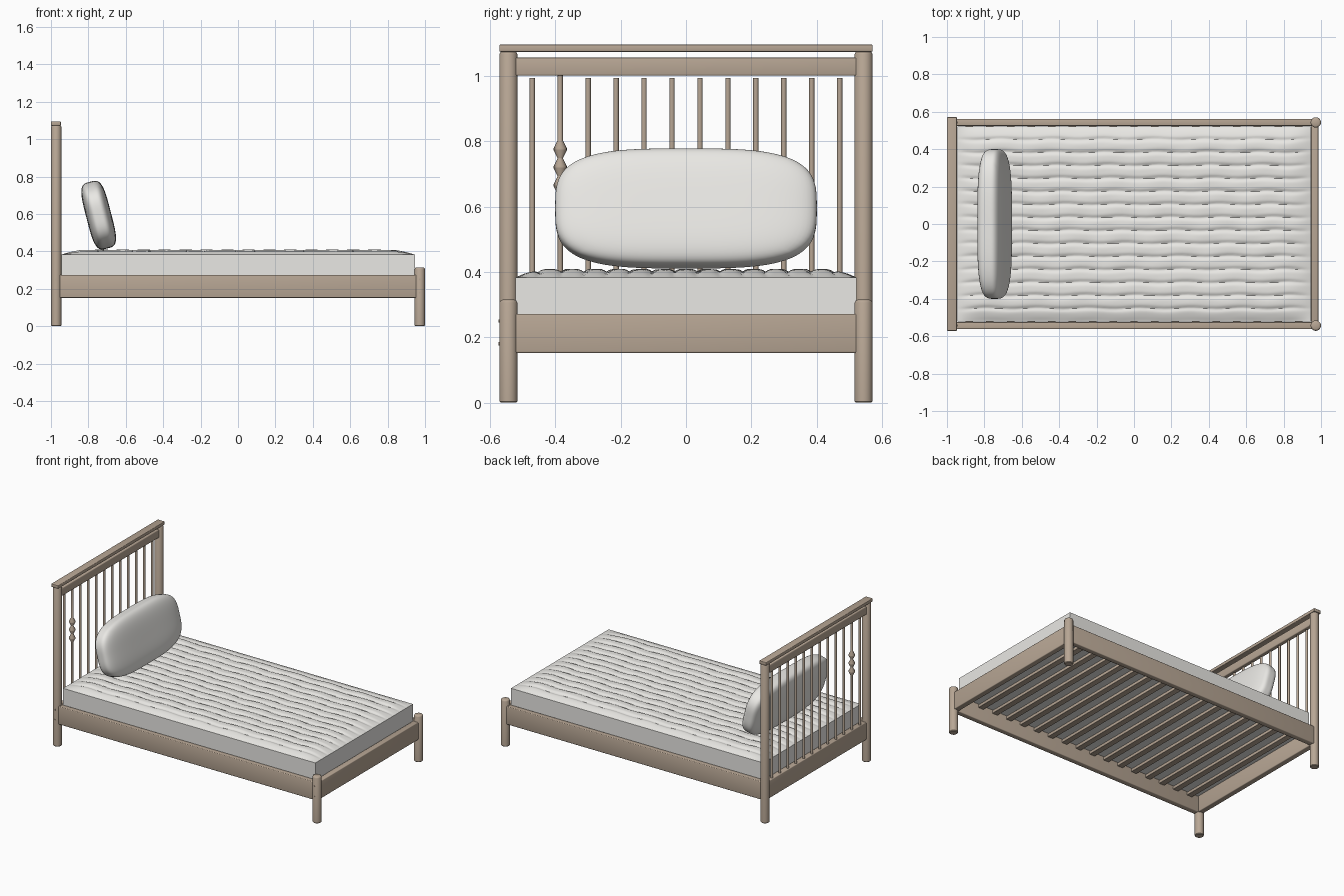
import bpy, bmesh, math
from mathutils import Matrix, Vector

if "Cube" in bpy.data.objects:
    bpy.data.objects.remove(bpy.data.objects["Cube"])

def material(name, rgb):
    m = bpy.data.materials.new(name)
    m.diffuse_color = (*rgb, 1)
    m.use_nodes = True
    m.node_tree.nodes["Principled BSDF"].inputs["Base Color"].default_value = m.diffuse_color
    return m

WOOD = material("wood", (0.48, 0.385, 0.30))
CLOTH = material("cloth", (0.82, 0.81, 0.78))

def finish(bm, name, mat, angle=40):
    bmesh.ops.recalc_face_normals(bm, faces=bm.faces)
    me = bpy.data.meshes.new(name)
    bm.to_mesh(me)
    bm.free()
    ob = bpy.data.objects.new(name, me)
    bpy.context.collection.objects.link(ob)
    me.materials.append(mat)
    bpy.ops.object.select_all(action='DESELECT')
    ob.select_set(True)
    bpy.context.view_layer.objects.active = ob
    bpy.ops.object.shade_smooth_by_angle(angle=math.radians(angle))
    return ob

def box(name, x, y, z, bevel=0.005, mat=WOOD):
    bm = bmesh.new()
    bmesh.ops.create_cube(bm, size=1)
    for v in bm.verts:
        v.co = Vector([(a + b) / 2 + c * (b - a) for c, (a, b) in zip(v.co, (x, y, z))])
    if bevel:
        bmesh.ops.bevel(bm, geom=bm.edges[:], offset=bevel, segments=3, profile=0.5, affect='EDGES')
    return finish(bm, name, mat)

def turned(name, profile, x, y, n=24):
    """Lathe a list of (radius, z) around a vertical axis at x, y."""
    bm = bmesh.new()
    rings = [[bm.verts.new((x + r * math.cos(2 * math.pi * i / n),
                            y + r * math.sin(2 * math.pi * i / n), z)) for i in range(n)]
             for r, z in profile]
    for a, b in zip(rings, rings[1:]):
        for i in range(n):
            j = (i + 1) % n
            bm.faces.new((a[i], a[j], b[j], b[i]))
    bm.faces.new(rings[0][::-1])
    bm.faces.new(rings[-1])
    return finish(bm, name, WOOD)

def post(name, x, y, top):
    r = 0.0275
    turned(name, [(r - .004, 0), (r, .004), (r, top - .009), (r - .003, top - .003), (r - .009, top)], x, y, 32)

# Posts, side rails and screw heads
for s, side in ((-1, "front"), (1, "back")):
    post(f"head_post_{side}", -.972, s * .543, 1.075)
    post(f"foot_post_{side}", .972, s * .543, .315)
    ys = sorted((s * .525, s * .562))
    box(f"side_rail_{side}", (-.955, .955), ys, (.152, .274))
for x in (-.972, .972):
    for z in (.18, .25):
        bm = bmesh.new()
        bmesh.ops.create_cone(bm, cap_ends=True, segments=12, radius1=.005, radius2=.005, depth=.004,
                              matrix=Matrix.Translation((x, -.571, z)) @ Matrix.Rotation(math.pi / 2, 4, 'X'))
        finish(bm, "screw_head", WOOD)

# End rails and headboard rails
box("foot_rail", (.947, .986), (-.525, .525), (.152, .272))
box("head_lower_rail", (-.986, -.947), (-.525, .525), (.152, .272))
box("head_upper_rail", (-.987, -.957), (-.525, .525), (1.0, 1.055))
box("head_cap", (-1.0, -.947), (-.571, .571), (1.073, 1.095), .004)

# Headboard spindles, one carrying three diamond beads
for i in range(12):
    y = -.47 + i * .94 / 11
    prof = [(.008, .265)]
    if i == 1:
        for zc in (.665, .72, .775):
            prof += [(.008, zc - .027), (.02, zc - .003), (.02, zc + .003), (.008, zc + .027)]
    prof.append((.008, 1.003 if i == 1 else .993))
    turned("beaded_spindle" if i == 1 else "spindle", prof, -.972, y, 16)

# Slats under the mattress
for i in range(17):
    x = -.88 + i * .11
    box("slat", (x - .02, x + .02), (-.527, .527), (.237, .257), .002)

# Quilted mattress: grid top with grooves along x, straight sides
def mattress():
    nx, ny, hx, hy = 70, 150, .945, .522
    bm = bmesh.new()
    rows = []
    for i in range(nx + 1):
        x = hx * math.sin(math.pi / 2 * (2 * i / nx - 1)) * .35 + .65 * hx * (2 * i / nx - 1)
        row = []
        for j in range(ny + 1):
            y = hy * (2 * j / ny - 1)
            ex, ey = min(1, (hx - abs(x)) / .15), min(1, (hy - abs(y)) / .11)
            dome = (1 - (1 - ex) ** 2) * (1 - (1 - ey) ** 2)
            wobble = .004 * math.sin(23 * x + 5 * y)
            groove = (1 - abs(math.sin(math.pi * 15 * (y + wobble + hy) / (2 * hy)))) ** 2
            puff = .0015 * math.sin(28 * x) * math.sin(40 * y)
            row.append(bm.verts.new((x, y, .383 + dome * (.025 + puff - .011 * groove))))
        rows.append(row)
    for a, b in zip(rows, rows[1:]):
        for j in range(ny):
            bm.faces.new((a[j], b[j], b[j + 1], a[j + 1]))
    edge = [e for e in bm.edges if e.is_boundary]
    ext = bmesh.ops.extrude_edge_only(bm, edges=edge)["geom"]
    for v in ext:
        if isinstance(v, bmesh.types.BMVert):
            v.co.z = .258
    bmesh.ops.holes_fill(bm, edges=[e for e in ext if isinstance(e, bmesh.types.BMEdge)])
    finish(bm, "mattress", CLOTH, 45)
mattress()

# Pillow: superellipsoid cushion leaning back to the headboard
def pillow():
    bm = bmesh.new()
    bmesh.ops.create_cube(bm, size=2)
    bmesh.ops.subdivide_edges(bm, edges=bm.edges[:], cuts=23, use_grid_fill=True)
    n, m = 3.4, 3.8
    tilt = Matrix.Translation((-.745, 0, .594)) @ Matrix.Rotation(math.radians(-14.5), 4, 'Y')
    for v in bm.verts:
        p = Vector([math.tan(c * math.pi / 4) for c in v.co])
        r = (abs(p.y) ** n + abs(p.z) ** n) ** (1 / n)
        k = (abs(p.x) ** m + r ** m) ** (-1 / m)
        v.co = tilt @ Vector((p.x * k * .067, p.y * k * .4, p.z * k * .184))
    finish(bm, "pillow", CLOTH, 80)
pillow()
